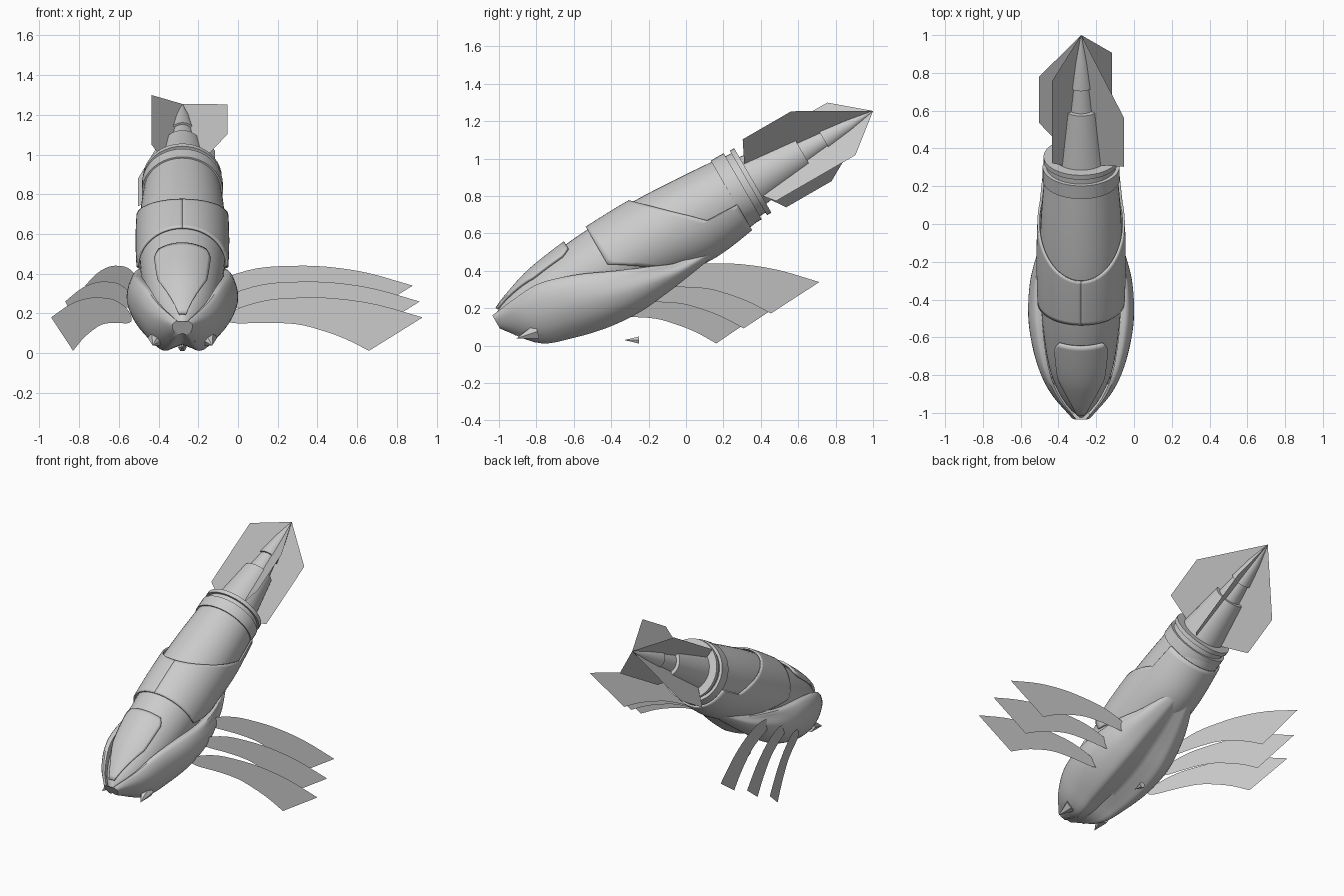
import bpy, math
from mathutils import Vector

cube = bpy.data.objects.get("Cube")
if cube:
    bpy.data.objects.remove(cube)

grey = bpy.data.materials.new("plain grey")
grey.use_nodes = True
grey.diffuse_color = (0.6, 0.6, 0.6, 1)
grey.node_tree.nodes["Principled BSDF"].inputs["Base Color"].default_value = (0.6, 0.6, 0.6, 1)

CX = -0.28                      # body centre line
C, S = math.cos(math.radians(30)), 0.5


def place(x, t, n):
    """Body frame: x sideways, t along the tilted axis from the nose, n above the axis."""
    return Vector((CX + x, -1 + C * t - S * n, 0.1 + S * t + C * n))


def make(name, verts, faces, angle=35, thick=0):
    me = bpy.data.meshes.new(name)
    me.from_pydata(verts, [], faces)
    me.materials.append(grey)
    for p in me.polygons:
        p.use_smooth = True
    me.set_sharp_from_angle(angle=math.radians(angle))
    ob = bpy.data.objects.new(name, me)
    bpy.context.collection.objects.link(ob)
    if thick:
        mod = ob.modifiers.new("thickness", "SOLIDIFY")
        mod.thickness = thick
        mod.offset = 0
    return ob


def grid(name, rows, closed=False, caps=False, **kw):
    """Skin a list of equally long rows of points."""
    m = len(rows[0])
    verts = [v for r in rows for v in r]
    faces = []
    for i in range(len(rows) - 1):
        for j in range(m if closed else m - 1):
            k = (j + 1) % m
            faces.append((i * m + j, i * m + k, (i + 1) * m + k, (i + 1) * m + j))
    if caps:
        faces.append(tuple(range(m))[::-1])
        faces.append(tuple(range(len(verts) - m, len(verts))))
    return make(name, verts, faces, **kw)


def lookup(table, t):
    """Smooth interpolation of a station table keyed on its first column."""
    t = min(max(t, table[0][0]), table[-1][0])
    i = max(k for k in range(len(table) - 1) if table[k][0] <= t)
    a, b = table[i], table[i + 1]
    p, q = table[max(i - 1, 0)], table[min(i + 2, len(table) - 1)]
    h = b[0] - a[0]
    f = (t - a[0]) / h
    out = []
    for k in range(1, len(a)):
        m0 = (b[k] - p[k]) / (b[0] - p[0]) * h
        m1 = (q[k] - a[k]) / (q[0] - a[0]) * h
        out.append((2*f**3 - 3*f**2 + 1) * a[k] + (f**3 - 2*f**2 + f) * m0
                   + (3*f**2 - 2*f**3) * b[k] + (f**3 - f**2) * m1)
    return out


# Main hull: distance, half width, top, bottom
HULL = [(0.0, 0.02, 0.05, 0.0), (0.05, 0.07, 0.085, 0.03), (0.15, 0.125, 0.125, 0.08),
        (0.29, 0.17, 0.168, 0.13), (0.5, 0.2, 0.2, 0.17), (0.68, 0.213, 0.215, 0.19),
        (0.95, 0.218, 0.222, 0.22), (1.2, 0.212, 0.212, 0.24), (1.5, 0.19, 0.19, 0.2)]


def hull_point(t, ang, off=0.0):
    w, top, bot = lookup(HULL, t)
    h = top if math.cos(ang) > 0 else bot
    return place((w + off) * math.sin(ang), t, (h + off) * math.cos(ang))


grid("main_hull", [[hull_point(1.5 * i / 40, math.tau * j / 48) for j in range(48)]
                   for i in range(41)], closed=True, caps=True)

# Nose canopy: raised plate on the top of the nose
rows = []
for i in range(21):
    t = 0.04 + 0.49 * i / 20
    wide = 0.72 * min(1, (0.25 + 2.6 * t)) * (1 if i < 19 else 0.92 if i < 20 else 0.8)
    rows.append([hull_point(t, wide * j / 8, 0.012) for j in range(-8, 9)])
grid("nose_canopy", rows, thick=0.016)

# Saddle shell: wraps the hull, with a long cut-out on top towards the back
cols = []
for j in range(97):
    ang = math.tau * j / 96
    n = 0.225 * math.cos(ang)
    front = 0.67 + max(0, -n) * 1.5
    back = 0.94 + 1.09 * (0.225 - n) if n > -0.067 else 1.43
    cols.append([hull_point(front + (back - front) * i / 16, ang, 0.012) for i in range(17)])
grid("saddle_shell", cols[::-1], thick=0.012)

# Belly shell: distance, seam height, seam half width, widest, lowest
BELLY = [(0.0, 0.07, 0.03, 0.05, -0.01), (0.14, 0.085, 0.13, 0.165, -0.18),
         (0.3, 0.09, 0.195, 0.235, -0.245), (0.5, 0.03, 0.235, 0.277, -0.293),
         (0.69, -0.055, 0.245, 0.272, -0.308), (0.85, -0.12, 0.225, 0.235, -0.295),
         (1.0, -0.18, 0.17, 0.18, -0.275), (1.25, -0.2, 0.05, 0.07, -0.235)]
rows = []
for i in range(41):
    t = 1.25 * i / 40
    ns, ws, wm, nb = lookup(BELLY, t)
    d = ns - nb
    half = [(0, 0, nb + 0.13 * d), (1, 0.28 * wm, nb + 0.05 * d), (2, 0.5 * wm, nb),
            (3, 0.72 * wm, nb + 0.12 * d), (4, 0.9 * wm, nb + 0.3 * d),
            (5, wm, nb + 0.55 * d), (6, 0.97 * wm, nb + 0.82 * d), (7, ws, ns), (8, ws * 0.85, ns)]
    pts = [lookup(half, k / 3) for k in range(25)]
    ring = [(-x, n) for x, n in pts[:0:-1]] + [(x, n) for x, n in pts]
    rows.append([place(x, t, n) for x, n in ring])
grid("belly_shell", rows, caps=True, angle=40)


def lathe(name, profile, sides=40):
    rows = [[place(r * math.sin(math.tau * j / sides), t, r * math.cos(math.tau * j / sides))
             for j in range(sides)] for t, r in profile]
    grid(name, rows, closed=True, caps=True)


# Rings and tail stages along the axis
lathe("front_ring", [(1.425, 0.18), (1.425, 0.204), (1.505, 0.204), (1.505, 0.18)])
lathe("ring_core", [(1.48, 0.185), (1.55, 0.183)])
lathe("rear_ring", [(1.54, 0.17), (1.54, 0.199), (1.567, 0.199), (1.567, 0.13)])
lathe("tail_cylinder", [(1.55, 0.147), (1.872, 0.1)])
lathe("tail_neck", [(1.86, 0.078), (2.015, 0.055)])
lathe("tail_spike", [(2.005, 0.068), (2.16, 0.04), (2.31, 0.001)], 20)

# Four tail fins: two long wide ones facing two narrow ones
fins = {"upper_left": (0.72, 0.69, 1.63, 1.93, 0.315), "lower_right": (-0.72, -0.69, 1.65, 1.93, 0.31),
        "upper_right": (-0.69, 0.72, 1.62, 2.12, 0.224), "lower_left": (0.72, -0.69, 1.62, 2.11, 0.228)}
for side, (dx, dn, t1, t2, r) in fins.items():
    outline = [(1.57, 0.14), (t1, r), (t2, r), (2.31, 0), (1.88, 0.03)]
    make("tail_fin_" + side, [place(dx * q, t, dn * q) for t, q in outline], [(0, 1, 2, 3, 4)])

# Three upright blade wings per side; the right-hand ones sweep back
TOP = [(-0.06, 0.18), (0.0, 0.225), (0.15, 0.268), (0.33, 0.28), (0.5, 0.275), (0.7, 0.245), (0.93, 0.18)]
LOW = [(-0.06, 0.16), (0.0, 0.15), (0.15, 0.153), (0.3, 0.145), (0.42, 0.115), (0.54, 0.072), (0.66, 0.012)]
for i, pos in enumerate(("front", "middle", "back")):
    root = 0.28 - (0, 0.015, 0.05)[i]
    y, lift = -0.44 + 0.13 * i, 0.08 * i
    sweep = (0.41, 0.35, 0.28)[i]
    for side, sgn, dx, dy in (("left", 1, 1, 0), ("right", -1, -sweep, math.sqrt(1 - sweep**2))):
        rows = [[Vector((CX + sgn * root + dx * u, y + dy * u, z + lift)) for u, z in
                 (lookup([(k, *p) for k, p in enumerate(edge)], s / 3) for s in range(19))]
                for edge in (TOP, LOW)]
        grid(pos + "_wing_" + side, rows)


def spike(name, base, tip, r, sides=6):
    base, tip = Vector(base), Vector(tip)
    q = (tip - base).to_track_quat("Z", "Y")
    pts = [base + q @ Vector((r * math.cos(math.tau * k / sides), r * math.sin(math.tau * k / sides), 0))
           for k in range(sides)]
    make(name, pts + [tip], [(k, (k + 1) % sides, sides) for k in range(sides)]
         + [tuple(range(sides))[::-1]], angle=20)


# Mouth parts under the nose, and the small barb below the belly
for side, sgn in (("left", 1), ("right", -1)):
    spike("outer_mandible_" + side, place(sgn * 0.13, 0.16, -0.12), place(sgn * 0.15, 0.05, -0.1), 0.045)
    spike("inner_mandible_" + side, place(sgn * 0.08, 0.14, -0.1), place(sgn * 0.06, 0.05, -0.08), 0.035)
spike("belly_barb", (CX, -0.25, 0.03), (CX, -0.33, 0.03), 0.022)
